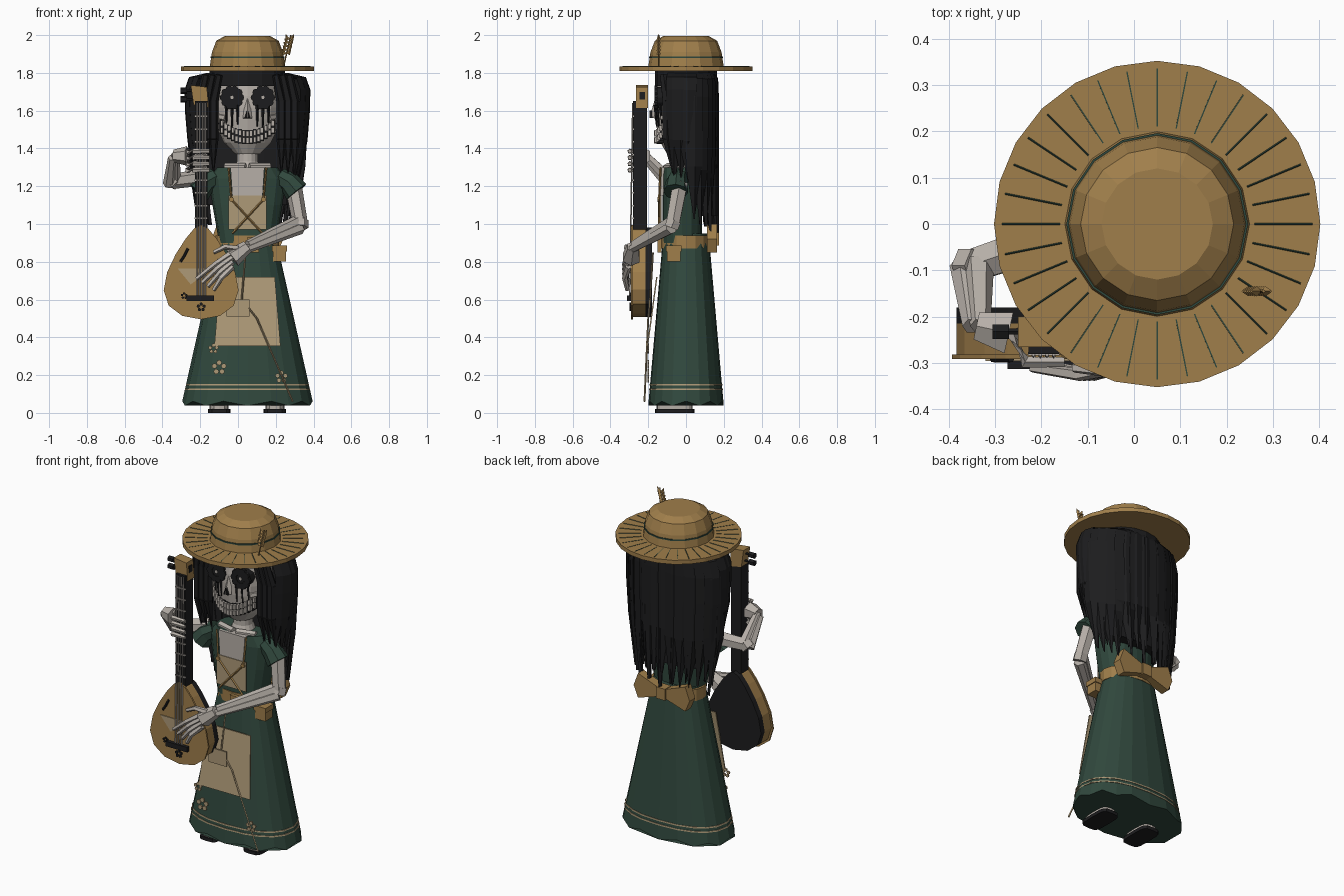
import bpy, bmesh, math, random
from mathutils import Vector

random.seed(4)
if "Cube" in bpy.data.objects:
    bpy.data.objects.remove(bpy.data.objects["Cube"])

AXIS = .05          # x of the figure's own centre line
BOTH = (-1, 1)      # right and left sides
HAT, WAIST, HEM = 1.83, .95, .05
EYE, CHEST, NECK_X = 1.67, 1.3, -.195


def material(name, *rgb):
    made = bpy.data.materials.new(name)
    made.use_nodes = True
    made.diffuse_color = (*rgb, 1)
    made.node_tree.nodes["Principled BSDF"].inputs["Base Color"].default_value = (*rgb, 1)
    return made


STRAW = material("straw gold", .35, .21, .07)
BEIGE = material("beige linen", .42, .32, .185)
GREEN = material("dark green cloth", .03, .065, .047)
BLACK = material("soft black", .012, .012, .013)
BONE = material("bone", .47, .43, .39)


# ---- helpers: every part is lofted between rings of points ----
class Part:
    def __init__(self, name, *materials):
        self.name, self.materials, self.bm = name, materials, bmesh.new()

    def __enter__(self):
        return self

    def __exit__(self, *error):
        bmesh.ops.recalc_face_normals(self.bm, faces=self.bm.faces)
        mesh = bpy.data.meshes.new(self.name)
        self.bm.to_mesh(mesh)
        self.bm.free()
        for entry in self.materials:
            mesh.materials.append(entry)
        bpy.context.collection.objects.link(bpy.data.objects.new(self.name, mesh))

    def loft(self, rings, paint):
        rows = [[self.bm.verts.new(point) for point in ring] for ring in rings]
        count = len(rows[0])
        faces = [self.bm.faces.new((low[i - 1], low[i], high[i], high[i - 1]))
                 for low, high in zip(rows, rows[1:]) for i in range(count)]
        faces += [self.bm.faces.new(rows[0]), self.bm.faces.new(rows[-1])]
        for face in faces:
            face.material_index = self.materials.index(paint)

    def tube(self, points, paint, start, end=None, sides=6):
        points = [Vector(point) for point in points]
        last, end = len(points) - 1, start if end is None else end
        rings = []
        for i, point in enumerate(points):
            along = (points[min(i + 1, last)] - points[max(i - 1, 0)]).normalized()
            across = along.orthogonal().normalized()
            if abs(along.y) < .8:
                across = along.cross(Vector((0, 1, 0))).normalized()
            other, radius = along.cross(across), start + (end - start) * i / last
            rings.append([point + radius * (across * c + other * s) for c, s in circle(sides)])
        self.loft(rings, paint)

    def plate(self, outline, front, back, paint):
        self.loft([[Vector((x, y, z)) for x, z in outline] for y in (front, back)], paint)

    def box(self, centre, size, paint):
        x, y, z = centre
        w, d, h = (length / 2 for length in size)
        self.plate([(x - w, z - h), (x + w, z - h), (x + w, z + h), (x - w, z + h)], y - d, y + d, paint)

    def disc(self, x, y, z, radius, paint, sides=8, depth=.008):
        self.plate([(x + radius * c, z + radius * s) for c, s in circle(sides)], y - depth, y, paint)

    def flower(self, x, y, z, radius, paint):
        for c, s in circle(5):
            self.disc(x + radius * s, y, z + radius * c, radius * .55, paint)


def circle(count):
    return [(math.cos(math.tau * k / count), math.sin(math.tau * k / count)) for k in range(count)]


def oval(z, wide, deep, sides=16, x=AXIS, y=0, square=1.0):
    return [Vector((x + wide * math.copysign(abs(c) ** square, c),
                    y + deep * math.copysign(abs(s) ** square, s), z)) for c, s in circle(sides)]


def at(side, x, y, z):
    return Vector((AXIS + side * x, y, z))


def steps(start, stop, count):
    return [start + (stop - start) * k / (count - 1) for k in range(count)]


# ---- hat ----
with Part("straw_hat", STRAW, GREEN) as hat:
    hat.loft([oval(z, .352, .352, 24) for z in (HAT - .02, HAT + .005)], STRAW)
    hat.loft([oval(HAT + lift, r, r) for lift, r in ((0, .2), (.08, .188), (.14, .165), (.165, .12))], STRAW)
    hat.loft([oval(HAT + lift, .196, .196) for lift in (.05, .058)], GREEN)
    for c, s in circle(32):
        hat.tube([(AXIS + r * c, r * s, HAT + .005) for r in (.21, .335)], GREEN, .002, sides=4)

with Part("wheat_sprig", STRAW) as sprig:
    root, tip = Vector((.24, -.145, HAT)), Vector((.28, -.145, 2))
    sprig.tube([root, tip], STRAW, .004, sides=4)
    for t in steps(.4, .85, 5):
        for side in BOTH:
            grain = root.lerp(tip, t) + Vector((side * .009, 0, 0))
            sprig.tube([grain, grain + Vector((side * .012, 0, .028))], STRAW, .011, .003, 4)


# ---- skull and face ----
def skull_radius(z):
    return .175 * math.sqrt(1 - ((z - 1.62) / .27) ** 2)


def skull_depth(z):
    return .04 + .6 * skull_radius(z)


def face_y(x, z):
    bulge = 1 - ((x - AXIS) / skull_radius(z)) ** 2
    return -.02 - skull_depth(z) * math.sqrt(max(.05, bulge))


with Part("skull", BONE) as skull:
    skull.loft([oval(z, skull_radius(z), skull_depth(z), y=-.02) for z in steps(1.37, 1.8, 8)], BONE)
    skull.loft([oval(z, r, r, y=-.02) for z, r in ((CHEST - .03, .08), (CHEST + .03, .056), (1.4, .056))], BONE)
    skull.tube([(AXIS, -.15, EYE), (AXIS, -.17, 1.56)], BONE, .012, .024, 4)
    for side in BOTH:
        skull.tube([at(side, .16, -.06, 1.57), at(side, .11, -.12, 1.56)], BONE, .02)

with Part("eyes_and_tears", BLACK, BONE) as eyes:
    for side in BOTH:
        x = AXIS + side * .082
        eyes.disc(x, -.1, EYE, .056, BLACK, 12, .064)
        for c, s in circle(10):
            eyes.disc(x + .045 * c, -.15, EYE + .045 * s, .02, BLACK, depth=.018)
        eyes.disc(x, -.164, EYE, .01, BONE, 5, .003)
        for drop in (x - .03, x, x + .03):
            ends = [(drop, face_y(drop, z) - .005, z) for z in (EYE - .04, random.uniform(1.51, 1.55))]
            eyes.tube(ends, BLACK, .009, .004, 4)
        nostril = [(AXIS + side * x, z) for x, z in ((.003, 1.6), (.016, 1.56), (.003, 1.56))]
        eyes.plate(nostril, -.192, -.16, BLACK)

with Part("grinning_mouth", BLACK, BONE) as mouth:
    for dx in steps(-.155, .155, 17):
        curve = 3 * dx * dx
        mouth.box((AXIS + dx, curve - .14, curve + 1.46), (.021, .03, .075), BLACK)
        for row in BOTH:
            mouth.box((AXIS + dx, curve - .16, curve + 1.46 + .018 * row), (.015, .02, .03), BONE)

# ---- hair ----
with Part("long_hair", BLACK) as hair:
    hair.loft([oval(z, .2, .165) for z in (1.73, HAT - .02)], BLACK)
    hair.loft([oval(z, .22, .06, y=.085) for z in (1.1, 1.78)], BLACK)

    def strand(angle, tip, width):
        out = Vector((math.sin(angle), math.cos(angle), 0))
        along = Vector((out.y, -out.x, 0))
        rings = []
        for t in (k * k / 25 for k in range(6)):
            reach = min(1, t * 20)
            sweep = .2 + .12 * reach - .06 * t ** 3
            centre = at(1, sweep * out.x, (.14 + .02 * reach) * out.y, 1.8 + (tip - 1.8) * t)
            half = along * width * (1 - .95 * t ** 5)
            rings.append([centre + half, centre + out * .014, centre - half, centre - out * .014])
        hair.loft(rings, BLACK)

    for angle in steps(-1.95, 1.95, 19):
        drop = .2 if abs(angle) > 1.3 else 0
        strand(angle, random.uniform(.97, 1.06) + drop, .05)
    for angle in steps(-1.2, 1.3, 9):
        strand(angle, random.uniform(.92, 1.05), .04)
    for side in BOTH:
        for x in steps(.18, .25, 3):
            lock = [at(side, x, -.1, z) for z in (1.65, 1.45)]
            hair.tube([at(side, x - .03, -.12, 1.79), lock[0]], BLACK, .02, .027)
            hair.tube(lock, BLACK, .027)
            hair.tube([lock[1], at(side, x, -.07, 1.27)], BLACK, .027, .003)


# ---- dress ----
def skirt_ring(z, grow=0.0):
    t = (WAIST - z) / (WAIST - HEM)
    return oval(z, .145 + .2 * t + grow, .12 + .08 * t + grow, 20, square=.85)


with Part("skirt", GREEN, BEIGE) as skirt:
    hem = skirt_ring(HEM)
    for fold, point in enumerate(hem):
        point.z += .012 * (-1) ** fold
    skirt.loft([skirt_ring(WAIST), hem], GREEN)
    for z in (.125, .15):
        skirt.loft([skirt_ring(z - .004, .003), skirt_ring(z + .004, .003)], BEIGE)
    for x, z, size in ((-.1, .24, .026), (-.13, .34, .018), (.23, .19, .022)):
        skirt.flower(x, -.197, z, size, BEIGE)

with Part("bodice", GREEN) as bodice:
    bodice.loft([oval(z, wide, .105, y=-.02, square=.8)
                 for z, wide in ((.9, .15), (1.1, .185), (1.24, .205), (CHEST, .16))], GREEN)
    for side in BOTH:
        bodice.tube([at(side, .17, -.04, 1.25), at(side, .22, -.05, 1.22), at(side, .26, -.055, 1.17)],
                    GREEN, .05, .066, 8)

with Part("breastbone", BONE) as breastbone:
    breastbone.plate([(-.03, 1.15), (.13, 1.15), (.14, CHEST), (-.04, CHEST)], -.134, -.06, BONE)
    for side in BOTH:
        breastbone.tube([at(side, .01, -.1, CHEST), at(side, .12, -.07, CHEST)], BONE, .022)

with Part("laced_front", BEIGE, STRAW) as front:
    front.box((AXIS, -.134, 1.06), (.2, .008, .18), BEIGE)
    for side in BOTH:
        knot = at(side, .085, -.142, 1.13)
        front.tube([at(side, .1, -.135, CHEST), knot, at(-side, .08, -.142, WAIST)], STRAW, .006, sides=4)
        front.disc(*knot, .013, STRAW)

with Part("apron", BEIGE) as apron:
    cloth = [at(side, half, y, z) for half, y, z, ends in
             ((.145, -.158, .72, BOTH), (.175, -.207, .355, (1, -1))) for side in ends]
    apron.loft([cloth, [point + Vector((0, .007, 0)) for point in cloth]], BEIGE)
    apron.box((0, -.195, .555), (.12, .008, .09), BEIGE)
    apron.tube([(.04, -.175, .85), (.02, -.19, .6), (.1, -.2, .5), (.29, -.22, .06)], BEIGE, .005, sides=4)

with Part("belt_and_bow", STRAW) as belt:
    belt.loft([oval(z, .168, .132) for z in (.87, .94)], STRAW)
    belt.box((.08, -.14, .89), (.06, .02, .08), STRAW)
    belt.box((AXIS, .145, .92), (.06, .06, .07), STRAW)
    for side in BOTH:
        bow = [(0, .94), (.16, 1), (.19, .92), (.16, .85), (0, .9)]
        belt.plate([(AXIS + side * x, z) for x, z in bow], .11, .165, STRAW)
    belt.box((.22, -.065, .84), (.07, .07, .075), STRAW)
    belt.box((.22, -.065, .87), (.08, .08, .03), STRAW)

with Part("shoes", BLACK, BONE) as shoes:
    for x in (-.1, .195):
        shoes.loft([oval(z, .06, .105, x=x, y=-.06, square=.45) for z in (0, .02)], BLACK)
        shoes.loft([oval(z, .05, .095, x=x, y=-.06, square=.6) for z in (.02, .045)], BONE)


# ---- arms and hands ----
def arm(name, shoulder, elbow, wrist, gap, knuckles, fingers):
    shoulder, elbow, wrist, gap, knuckles = map(Vector, (shoulder, elbow, wrist, gap, knuckles))
    with Part(name, BONE) as limb:
        limb.tube([shoulder, elbow], BONE, .045, .04)
        limb.tube([elbow - gap, elbow + gap], BONE, .042)
        for side in BOTH:
            limb.tube([elbow + gap * side, wrist + gap * side * .6], BONE, .034, .022)
        limb.tube([wrist, wrist.lerp(knuckles, .5), knuckles], BONE, .034, .052)
        for finger in fingers:
            limb.tube(finger, BONE, .018, .011, 5)


strumming = [[(-.03, -.305, .85 - .025 * k), (-.12 + .01 * k, -.325, .79 - .025 * k),
              (-.22 + .03 * k, -.31, .71 - .02 * k)] for k in range(4)]
thumb = [(0, -.3, .87), (-.07, -.315, .88), (-.13, -.31, .85)]
arm("left_arm", (.29, -.03, 1.22), (.33, -.07, 1), (.05, -.28, .88), (0, .008, .02),
    (-.03, -.29, .82), strumming + [thumb])
gripping = [[(-.265, -.23, z), (-.235, -.298, z), (-.15, -.298, z)] for z in steps(1.385, 1.285, 4)]
arm("right_arm", (-.17, -.03, 1.25), (-.35, -.09, 1.225), (-.34, -.22, 1.36), (.014, 0, .014),
    (-.27, -.235, 1.36), gripping)


# ---- guitar ----
def pear(scale):
    return [(NECK_X + .18 * scale * s * (1 - c / 2), .745 + .25 * scale * c) for c, s in circle(16)]


with Part("guitar_body", STRAW, BLACK, BEIGE) as body:
    body.plate(pear(1), -.291, -.281, STRAW)
    body.plate(pear(.95), -.281, -.215, STRAW)
    body.plate(pear(.95), -.215, -.18, BLACK)
    body.box((-.2, -.3, .607), (.145, .025, .03), BLACK)
    body.tube([(-.305, -.292, .8), (-.285, -.292, .83), (-.265, -.292, .87)], BLACK, .007)
    body.flower(NECK_X, -.291, .56, .016, BLACK)
    body.flower(-.285, -.291, .62, .012, BLACK)
    body.plate([(-.32, .765), (-.14, .765), (-.25, .68)], -.296, -.291, BEIGE)

with Part("guitar_neck", BLACK, BONE, STRAW) as neck:
    neck.box((NECK_X, -.243, 1.31), (.066, .074, .68), BLACK)
    for x in steps(NECK_X - .022, NECK_X + .022, 4):
        neck.tube([(x, -.298, .61), (x, -.282, 1.64)], BONE, .004, sides=4)
    for z in steps(1.03, 1.57, 9):
        neck.box((NECK_X, -.28, z), (.068, .008, .008), BONE)
    neck.plate([(-.235, 1.63), (-.155, 1.615), (-.165, 1.725), (-.25, 1.735)], -.265, -.2, STRAW)
    for z in (1.66, 1.705):
        neck.tube([(-.24, -.232, z), (-.29, -.232, z)], BLACK, .007)
        neck.tube([(-.27, -.232, z), (-.305, -.232, z)], BLACK, .018)
    neck.box((-.161, -.232, 1.68), (.008, .03, .04), BLACK)
